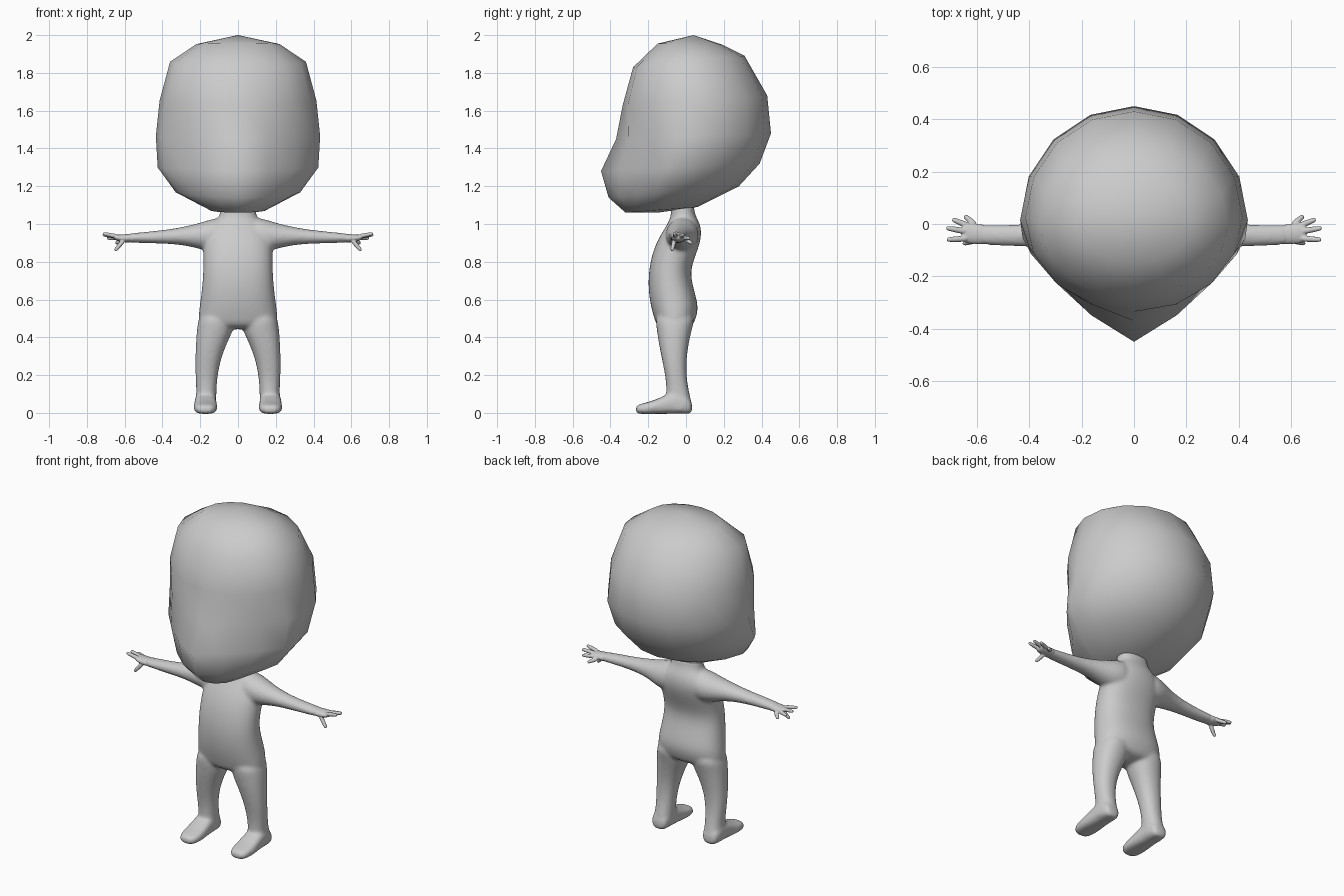
import bpy, bmesh, math
from mathutils import Vector

if "Cube" in bpy.data.objects:
    bpy.data.objects.remove(bpy.data.objects["Cube"])

skin = bpy.data.materials.new("plain grey")
skin.diffuse_color = (0.6, 0.6, 0.6, 1)
skin.use_nodes = True
skin.node_tree.nodes["Principled BSDF"].inputs["Base Color"].default_value = skin.diffuse_color


def ring(c, u, v, n=16, power=2.0):
    """Closed superellipse around c with half axes u and v."""
    c, u, v = Vector(c), Vector(u), Vector(v)
    pts = []
    for i in range(n):
        a = 2 * math.pi * i / n
        k = [math.copysign(abs(t) ** (2 / power), t) for t in (math.cos(a), math.sin(a))]
        pts.append(c + u * k[0] + v * k[1])
    return pts


def loft(bm, rings):
    """Skin a row of rings and cap both ends."""
    rows = [[bm.verts.new(p) for p in r] for r in rings]
    n = len(rows[0])
    faces = [bm.faces.new((a[i], a[(i + 1) % n], b[(i + 1) % n], b[i]))
             for a, b in zip(rows, rows[1:]) for i in range(n)]
    for end in (rows[0], rows[-1]):
        faces.append(bm.faces.new(end))
    bmesh.ops.recalc_face_normals(bm, faces=faces)


def finish(bm, name):
    me = bpy.data.meshes.new(name)
    bm.to_mesh(me)
    bm.free()
    ob = bpy.data.objects.new(name, me)
    bpy.context.collection.objects.link(ob)
    me.materials.append(skin)
    for p in me.polygons:
        p.use_smooth = True
    return ob


def blend(ob, voxel, repeat):
    """Fuse overlapping volumes into one soft skin."""
    sub = ob.modifiers.new("round", 'SUBSURF')
    sub.levels = sub.render_levels = 2
    rem = ob.modifiers.new("fuse", 'REMESH')
    rem.mode = 'VOXEL'
    rem.voxel_size = voxel
    rem.use_smooth_shade = True
    smo = ob.modifiers.new("soften", 'SMOOTH')
    smo.factor, smo.iterations = 0.5, repeat


# head: coarse tilted rings, with a pointed chin
# front z, front y, back z, back y, half width, chin point amount
HEAD = [(1.06, -.32, 1.09, .06, .15, .0),
        (1.14, -.41, 1.20, .28, .33, .6),
        (1.28, -.45, 1.32, .39, .425, 1.0),
        (1.45, -.37, 1.48, .45, .435, .5),
        (1.63, -.335, 1.68, .43, .415, .0),
        (1.83, -.28, 1.89, .31, .36, .0),
        (1.955, -.15, 1.95, .19, .22, .0)]
bm = bmesh.new()
rows = []
for zf, yf, zb, yb, w, point in HEAD:
    cy = yf + (yb - yf) * .47
    row = []
    for i in range(16):
        a = math.tau * i / 16
        s, c = math.sin(a), math.cos(a)
        if c > 0:
            y = cy + (yb - cy) * c
        else:
            sharp = 1 - abs(s) ** 1.25
            y = cy - (cy - yf) * ((1 - point) * -c + point * (0.8 * sharp - 0.2 * c))
        t = (y - yf) / (yb - yf)
        row.append(bm.verts.new((w * s, y, zf + (zb - zf) * t)))
    rows.append(row)
for a, b in zip(rows, rows[1:]):
    for i in range(16):
        bm.faces.new((a[i], a[(i + 1) % 16], b[(i + 1) % 16], b[i]))
for row, tip in ((rows[0], (0, -.15, 1.06)), (rows[-1], (0, .04, 2.0))):
    v = bm.verts.new(tip)
    for i in range(16):
        bm.faces.new((row[i], row[(i + 1) % 16], v))
bmesh.ops.recalc_face_normals(bm, faces=bm.faces[:])
finish(bm, "head")

# torso and neck: z, half width, front y, back y
bm = bmesh.new()
TORSO = [(.44, .205, -.15, .03), (.50, .215, -.17, .055), (.56, .208, -.188, .07),
         (.65, .195, -.202, .045), (.75, .187, -.2, .02), (.85, .188, -.18, .06),
         (.93, .185, -.145, .085), (.99, .15, -.105, .08), (1.03, .105, -.085, .06),
         (1.06, .095, -.08, .045), (1.12, .1, -.08, .045)]
loft(bm, [ring((0, (f + b) / 2, z), (w, 0, 0), (0, (b - f) / 2, 0), power=2.3)
          for z, w, f, b in TORSO])

# legs: z, inner x, outer x, front y, back y
LEG = [(.54, .03, .205, -.17, .06), (.45, .015, .219, -.158, .035), (.38, .053, .224, -.148, .018),
       (.28, .092, .228, -.128, .002), (.18, .11, .226, -.107, .004), (.10, .114, .22, -.105, .02),
       (.04, .113, .23, -.11, .035), (-.003, .118, .23, -.11, .032)]
# feet: y, half width, top z
FOOT = [(.035, .042, .06), (.0, .056, .10), (-.06, .058, .115), (-.11, .06, .095),
        (-.17, .065, .066), (-.225, .062, .052), (-.27, .042, .04)]
# arms: x, bottom z, top z, front y, back y
ARM = [(.06, .85, 1.045, -.11, .07), (.14, .85, 1.028, -.11, .07), (.2, .865, 1.008, -.105, .05),
       (.27, .884, .99, -.098, .025), (.36, .894, .973, -.09, .006), (.46, .897, .962, -.086, -.002),
       (.56, .9, .952, -.082, -.002), (.61, .905, .945, -.078, .0)]
for s in (1, -1):
    loft(bm, [ring((s * (i + o) / 2, (f + b) / 2, z), ((o - i) / 2, 0, 0), (0, (b - f) / 2, 0), power=2.2)
              for z, i, o, f, b in LEG])
    loft(bm, [ring((s * .172, y, t / 2 - .003), (w, 0, 0), (0, 0, t / 2 + .003), power=2.8)
              for y, w, t in FOOT])
    loft(bm, [ring((s * x, (f + b) / 2, (lo + hi) / 2), (0, (b - f) / 2, 0), (0, 0, (hi - lo) / 2))
              for x, lo, hi, f, b in ARM])
blend(finish(bm, "body"), .009, 10)

# hands: palm plus five tapering fingers (root, tip)
FINGERS = [((.63, -.055, .932), (.716, -.06, .95)), ((.63, -.03, .932), (.718, -.015, .943)),
           ((.625, -.01, .925), (.695, .018, .925)), ((.605, -.005, .918), (.648, .032, .898)),
           ((.6, -.06, .92), (.652, -.075, .858))]
for s, side in ((1, "left"), (-1, "right")):
    bm = bmesh.new()
    PALM = [(.55, .9, .95, -.08, -.002), (.6, .902, .946, -.078, .0),
            (.635, .908, .944, -.075, .006), (.66, .918, .942, -.068, .0)]
    loft(bm, [ring((s * x, (f + b) / 2, (lo + hi) / 2), (0, (b - f) / 2, 0), (0, 0, (hi - lo) / 2))
              for x, lo, hi, f, b in PALM])
    for root, tip in FINGERS:
        a, b = Vector(root), Vector(tip)
        d = (b - a).normalized()
        u = d.cross(Vector((0, 0, 1))).normalized()
        v = d.cross(u)
        rings = [ring(a.lerp(b, t), u * r, v * r, 8)
                 for t, r in ((0, .014), (.5, .0125), (.9, .0105), (1, .007))]
        loft(bm, [[Vector((s * p.x, p.y, p.z)) for p in r] for r in rings])
    blend(finish(bm, side + "_hand"), .0035, 4)
